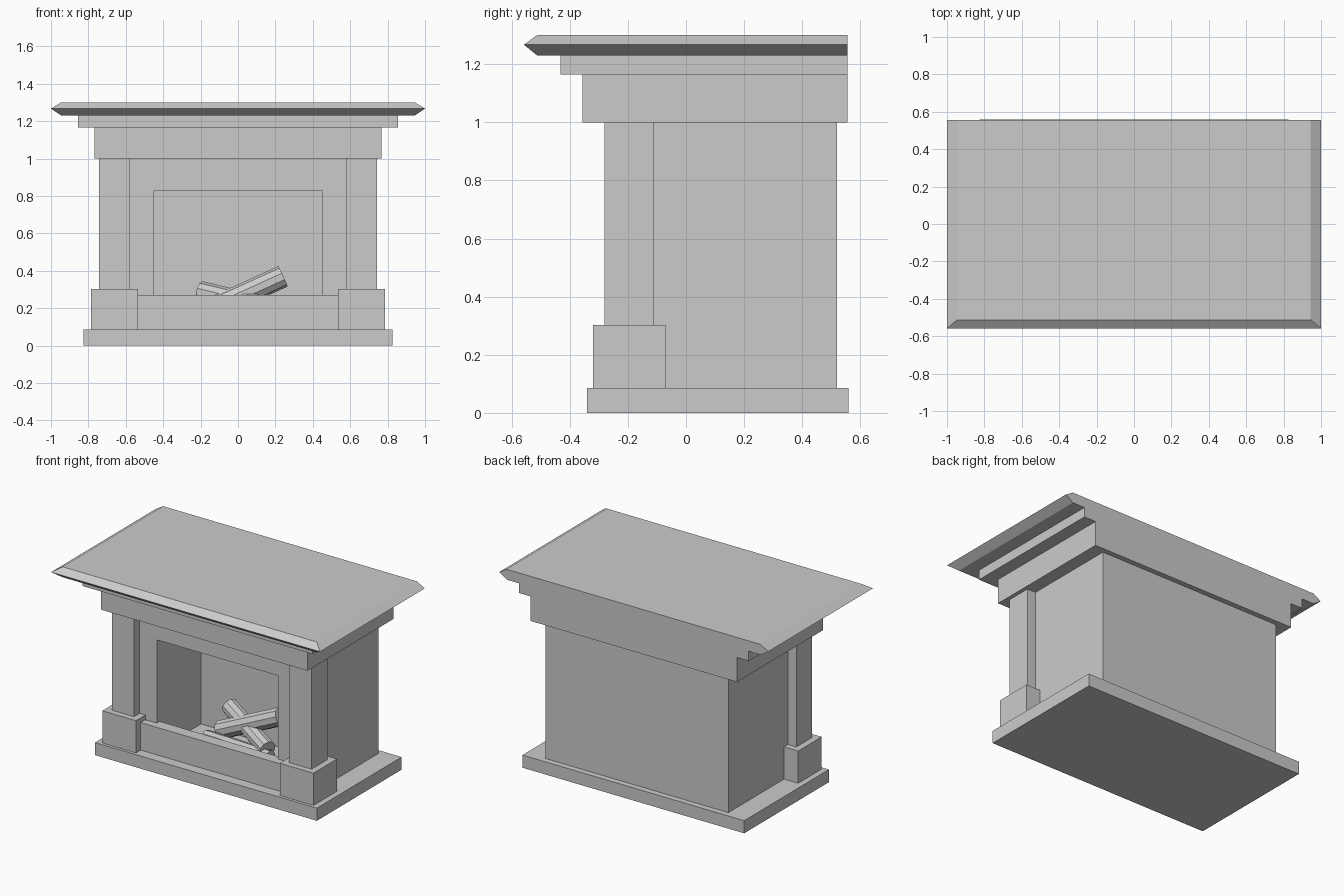
import bpy, bmesh
from mathutils import Vector

if "Cube" in bpy.data.objects:
    bpy.data.objects.remove(bpy.data.objects["Cube"])


def stack(name, layers):
    """Solid made of stacked rectangles, each (x0, x1, y0, y1, z)."""
    bm = bmesh.new()
    rings = [[bm.verts.new((x, y, z)) for x, y in ((x0, y0), (x1, y0), (x1, y1), (x0, y1))]
             for x0, x1, y0, y1, z in layers]
    for low, high in zip(rings, rings[1:]):
        for i in range(4):
            j = (i + 1) % 4
            bm.faces.new((low[i], low[j], high[j], high[i]))
    bm.faces.new(rings[0][::-1])
    bm.faces.new(rings[-1])
    mesh = bpy.data.meshes.new(name)
    bm.to_mesh(mesh)
    bm.free()
    ob = bpy.data.objects.new(name, mesh)
    bpy.context.collection.objects.link(ob)
    return ob


def box(name, x0, x1, y0, y1, z0, z1):
    return stack(name, [(x0, x1, y0, y1, z0), (x0, x1, y0, y1, z1)])


def log(name, a, b, radius):
    """Smooth-sided cylinder between two points."""
    a, b = Vector(a), Vector(b)
    bpy.ops.mesh.primitive_cylinder_add(vertices=10, radius=radius, depth=(b - a).length,
                                        location=(a + b) / 2)
    ob = bpy.context.object
    ob.name = name
    ob.rotation_euler = (b - a).to_track_quat('Z', 'Y').to_euler()
    bpy.ops.object.shade_smooth_by_angle()


# Base slab
box("base_slab", -0.825, 0.825, -0.34, 0.56, 0, 0.085)

# Chimney body with the firebox cut out of its front
body = box("chimney_body", -0.68, 0.68, -0.22, 0.52, 0.085, 1.0)
cutter = box("firebox_cutter", -0.45, 0.45, -0.5, 0.25, 0.0, 0.83)
cutter.hide_render = True
cutter.hide_set(True)
cut = body.modifiers.new("firebox", 'BOOLEAN')
cut.object = cutter
cut.operation = 'DIFFERENCE'
cut.solver = 'EXACT'

# Curb across the bottom of the opening
box("hearth_curb", -0.54, 0.54, -0.27, -0.19, 0.085, 0.27)

# Square pillars on pedestals, one each side
for side, s in (("left", -1), ("right", 1)):
    c = 0.66 * s
    box(side + "_pedestal", c - 0.125, c + 0.125, -0.32, -0.07, 0.085, 0.302)
    box(side + "_pillar", c - 0.083, c + 0.083, -0.28, -0.112, 0.302, 1.0)

# Stepped mantel, flush at the back
box("mantel_frieze", -0.768, 0.768, -0.357, 0.555, 1.0, 1.165)
box("mantel_step", -0.855, 0.855, -0.432, 0.555, 1.165, 1.23)

# Mantel shelf with a pointed edge on the front and sides
stack("mantel_shelf", [(-0.945, 0.945, -0.512, 0.555, 1.23),
                       (-1.0, 1.0, -0.558, 0.555, 1.267),
                       (-0.945, 0.945, -0.512, 0.555, 1.30)])

# Stacked logs in the firebox
log("floor_log", (-0.24, 0.0, 0.14), (0.25, -0.02, 0.14), 0.055)
log("raised_log", (-0.2, 0.1, 0.17), (0.24, 0.12, 0.37), 0.06)
log("crossing_log", (-0.2, 0.2, 0.29), (0.22, 0.0, 0.19), 0.055)
